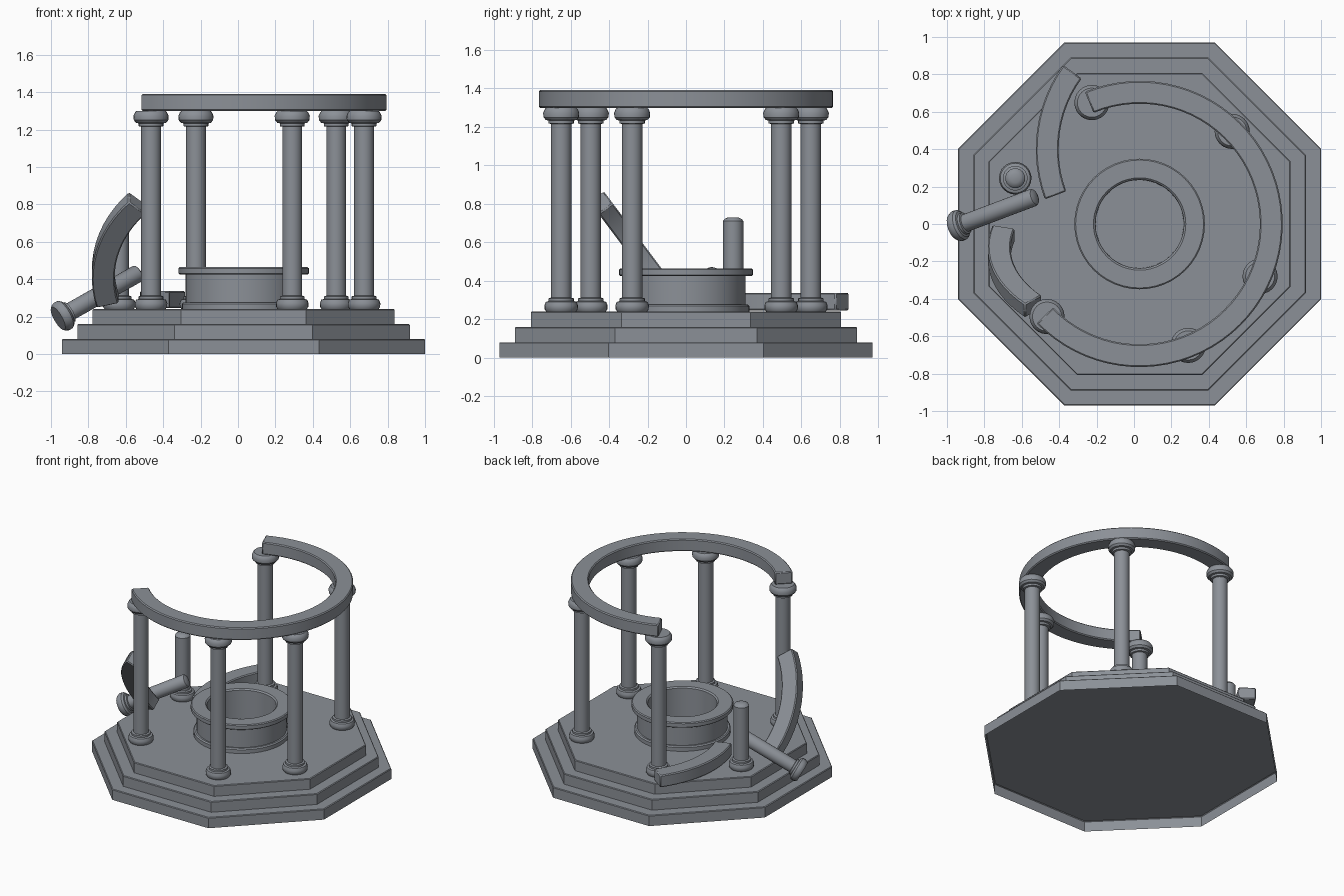
import bpy, bmesh, math
from mathutils import Vector, Matrix

if "Cube" in bpy.data.objects:
    bpy.data.objects.remove(bpy.data.objects["Cube"])

CX = 0.03  # the ruin is slightly offset by the fallen column
stone = bpy.data.materials.new("grey stone")
stone.diffuse_color = (0.26, 0.28, 0.31, 1)
stone.use_nodes = True
stone.node_tree.nodes["Principled BSDF"].inputs["Base Color"].default_value = stone.diffuse_color


def finish(name, bm, matrix=None, bevel=0):
    bmesh.ops.recalc_face_normals(bm, faces=bm.faces[:])
    me = bpy.data.meshes.new(name)
    bm.to_mesh(me)
    bm.free()
    me.shade_smooth()
    me.set_sharp_from_angle(angle=math.radians(32))
    me.materials.append(stone)
    ob = bpy.data.objects.new(name, me)
    bpy.context.collection.objects.link(ob)
    if matrix:
        ob.matrix_world = matrix
    if bevel:
        mod = ob.modifiers.new("worn edges", 'BEVEL')
        mod.width = bevel
        mod.segments = 1
        mod.limit_method = 'ANGLE'
        mod.angle_limit = math.radians(50)
    return ob


def lathe(name, profile, matrix, sides=24, closed=False, phase=0.0, bevel=0, bottom=True):
    """Turn (radius, z) points about z; an open profile is capped at its ends."""
    bm = bmesh.new()
    rings = []
    for r, z in profile:
        rings.append([bm.verts.new((r * math.cos(phase + math.tau * i / sides),
                                    r * math.sin(phase + math.tau * i / sides), z))
                      for i in range(sides)])
    pairs = list(zip(rings, rings[1:]))
    if closed:
        pairs.append((rings[-1], rings[0]))
    for a, b in pairs:
        for i in range(sides):
            j = (i + 1) % sides
            bm.faces.new((a[i], a[j], b[j], b[i]))
    if not closed:
        bm.faces.new(rings[-1])
        if bottom:
            bm.faces.new(rings[0])
    return finish(name, bm, matrix, bevel)


def arc_beam(name, start, end, steps, matrix, r_in=0.643, r_out=0.765, h=0.092):
    """Curved beam of square section, centred on z = 0, angles in degrees."""
    bm = bmesh.new()
    rings = []
    for k in range(steps + 1):
        a = math.radians(start + (end - start) * k / steps)
        rings.append([bm.verts.new((r * math.cos(a), r * math.sin(a), z))
                      for r, z in ((r_in, -h / 2), (r_out, -h / 2), (r_out, h / 2), (r_in, h / 2))])
    for a, b in zip(rings, rings[1:]):
        for i in range(4):
            j = (i + 1) % 4
            bm.faces.new((a[i], a[j], b[j], b[i]))
    bm.faces.new(rings[0])
    bm.faces.new(rings[-1])
    return finish(name, bm, matrix, 0.007)


# Three octagonal steps, each a slab open underneath
for k, apothem in enumerate((0.971, 0.889, 0.807)):
    R = apothem / math.cos(math.pi / 8)
    lathe(f"octagon_step_{k + 1}", [(R, 0.08 * k), (R, 0.08 * k + 0.08)],
          Matrix.Translation((CX, 0, 0)), 8, phase=math.pi / 8, bevel=0.005, bottom=False)

# Round well in the middle
lathe("well", [(0.235, 0.235), (0.33, 0.235), (0.33, 0.268), (0.322, 0.276), (0.31, 0.276),
               (0.31, 0.425), (0.342, 0.425), (0.349, 0.431), (0.349, 0.458), (0.342, 0.464),
               (0.247, 0.464), (0.237, 0.455)],
      Matrix.Translation((CX, 0, 0)), 48, closed=True)

# Column profiles
SHAFT = 0.053
foot = [(0.078, 0.24), (0.086, 0.252), (0.087, 0.272), (0.08, 0.29),
        (0.066, 0.294), (0.066, 0.308), (SHAFT, 0.312)]
capital = [(SHAFT, 1.215), (0.066, 1.218), (0.066, 1.233), (0.08, 1.236),
           (0.092, 1.25), (0.094, 1.273), (0.086, 1.291), (0.078, 1.3)]

# Standing columns
for k, (x, y) in enumerate(((0.525, 0.495), (-0.225, 0.649), (-0.465, -0.495),
                            (0.29, -0.649), (0.674, -0.28))):
    lathe(f"column_{k + 1}", foot + capital, Matrix.Translation((x, y, 0)))

# Broken stump with worn top
lathe("column_stump", foot + [(SHAFT, 0.71), (0.045, 0.721), (0.025, 0.73)],
      Matrix.Translation((-0.635, 0.245, 0)))

# Fallen column piece, capital end down on the left
head, tip = Vector((-0.962, -0.018, 0.19)), Vector((-0.53, 0.145, 0.434))
axis = tip - head
L = axis.length
fallen = [(r * 0.9, (1.3 - z) * 0.9) for r, z in reversed(capital)]
fallen += [(0.048, L - 0.012), (0.042, L - 0.002), (0.024, L + 0.006)]
lathe("fallen_column", fallen,
      Matrix.Translation(head) @ axis.to_track_quat('Z', 'Y').to_matrix().to_4x4())

# Broken ring beam on the columns
arc_beam("ring_beam", -136, 112.5, 52, Matrix.Translation((CX, 0, 1.345)))

# Fallen ring piece lying flat
arc_beam("fallen_beam_flat", 144, 200.5, 12, Matrix.Translation((0.24, 0.40, 0.291)))

# Fallen ring piece leaning on the steps
low, high = Vector((-0.693, -0.05, 0.285)), Vector((-0.535, -0.44, 0.805))
c = (high - low).normalized()
bulge = Vector((-1, 0, 0))
bulge = (bulge - c * bulge.dot(c)).normalized()
n = bulge.cross(c)
half = (high - low).length / 2
centre = (low + high) / 2 - bulge * math.sqrt(0.49 - half * half)
frame = Matrix((bulge, c, n)).transposed().to_4x4()
span = math.degrees(math.asin(half / 0.7))
arc_beam("fallen_beam_leaning", -span, span, 12, Matrix.Translation(centre) @ frame)
